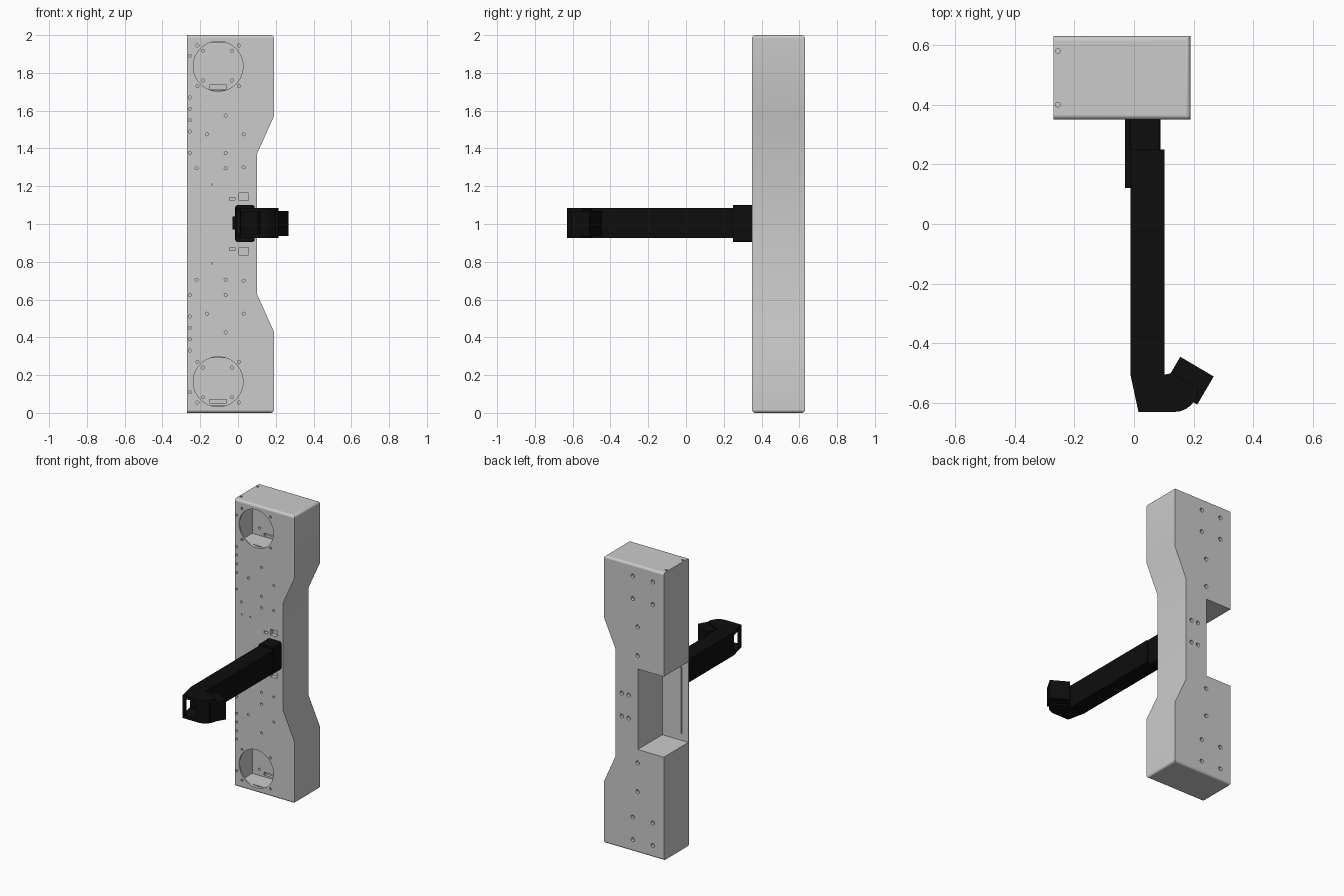
import bpy, bmesh, math
from mathutils import Matrix, Vector

if "Cube" in bpy.data.objects:
    bpy.data.objects.remove(bpy.data.objects["Cube"])

black = bpy.data.materials.new("black")
black.diffuse_color = (0.004, 0.004, 0.004, 1)
black.use_nodes = True
black.node_tree.nodes["Principled BSDF"].inputs["Base Color"].default_value = black.diffuse_color


def make(name, bm, mat=None):
    bmesh.ops.recalc_face_normals(bm, faces=bm.faces[:])
    me = bpy.data.meshes.new(name)
    bm.to_mesh(me)
    bm.free()
    ob = bpy.data.objects.new(name, me)
    bpy.context.collection.objects.link(ob)
    if mat:
        me.materials.append(mat)
    return ob


def add_box(bm, x, y, z):
    size = Matrix.Diagonal((x[1] - x[0], y[1] - y[0], z[1] - z[0], 1))
    mid = Matrix.Translation((sum(x) / 2, sum(y) / 2, sum(z) / 2))
    bmesh.ops.create_cube(bm, size=1, matrix=mid @ size)


def add_cyl(bm, loc, r, length, axis='Y', segs=14):
    rot = Matrix.Rotation(math.pi / 2, 4, 'X') if axis == 'Y' else Matrix()
    bmesh.ops.create_cone(bm, cap_ends=True, segments=segs, radius1=r, radius2=r,
                          depth=length, matrix=Matrix.Translation(loc) @ rot)


def add_prism(bm, pts, shift):
    f = bm.faces.new([bm.verts.new(p) for p in pts])
    new = bmesh.ops.extrude_face_region(bm, geom=[f])["geom"]
    bmesh.ops.translate(bm, vec=shift, verts=[v for v in new if isinstance(v, bmesh.types.BMVert)])


def cut(ob, bm, name):
    cutter = make(name, bm)
    cutter.hide_render = True
    m = ob.modifiers.new(name, 'BOOLEAN')
    m.operation, m.solver, m.object = 'DIFFERENCE', 'EXACT', cutter
    bpy.ops.object.select_all(action='DESELECT')
    bpy.context.view_layer.objects.active = ob
    ob.select_set(True)
    bpy.ops.object.modifier_apply(modifier=m.name)
    bpy.data.objects.remove(cutter)


def smooth(ob):
    bpy.ops.object.select_all(action='DESELECT')
    bpy.context.view_layer.objects.active = ob
    ob.select_set(True)
    bpy.ops.object.shade_smooth_by_angle(angle=math.radians(30))
    ob.modifiers.new("normals", 'WEIGHTED_NORMAL').keep_sharp = True


# Tall housing with a waist on its right side and rounded ends
half = [(0.19, 0), (0.19, 0.43), (0.10, 0.63)]
outline = [(-0.27, 0)] + half + [(x, 2 - z) for x, z in reversed(half)] + [(-0.27, 2)]
bm = bmesh.new()
add_prism(bm, [(x, 0.35, z) for x, z in outline], (0, 0.28, 0))
rim = [e for e in bm.edges
       if all(v.co.z in (0, 2) for v in e.verts) and any(v.co.x > 0 for v in e.verts)]
bmesh.ops.bevel(bm, geom=rim, offset=0.017, segments=5, profile=0.5, affect='EDGES')
housing = make("housing", bm)

# Notch at the back left, and the box spaces behind the round openings
bm = bmesh.new()
add_box(bm, (-0.5, -0.07), (0.36, 0.8), (0.72, 1.28))
for z in (0.165, 1.835):
    add_box(bm, (-0.24, 0.03), (0.36, 0.50), (z - 0.125, z + 0.125))
cut(housing, bm, "spaces_cutter")

# Round openings
bm = bmesh.new()
for z in (0.165, 1.835):
    add_cyl(bm, (-0.105, 0.34, z), 0.132, 0.06, segs=48)
cut(housing, bm, "opening_cutter")

# Screw holes: upper half listed, mirrored about mid height
front = [(-0.255, z) for z in (1.89, 1.67, 1.61, 1.55, 1.49, 1.375)]
front += [(-0.215, 1.945), (0.005, 1.945), (-0.215, 1.73), (0.005, 1.73),
          (-0.165, 1.475), (0.03, 1.475), (-0.065, 1.575), (-0.065, 1.375),
          (-0.065, 1.295), (0.03, 1.3), (-0.22, 1.295), (-0.21, 1.21), (-0.145, 1.21)]
inner = [(-0.185, 1.917), (-0.032, 1.917), (-0.185, 1.76), (-0.032, 1.76)]
back = inner + [(-0.068, 1.573), (-0.068, 1.373), (0.053, 1.08), (0.0, 1.08)]
bm = bmesh.new()
for mirror in (False, True):
    for spots, y, r in ((front, 0.35, 0.008), (inner, 0.50, 0.008), (back, 0.63, 0.014)):
        for x, z in spots:
            add_cyl(bm, (x, y, 2 - z if mirror else z), r, 0.04)
    mid = 0.855 if mirror else 1.145
    add_box(bm, (0.005, 0.055), (0.3, 0.38), (mid - 0.02, mid + 0.02))
    mid = 0.868 if mirror else 1.134
    add_box(bm, (-0.045, -0.015), (0.3, 0.38), (mid - 0.007, mid + 0.007))
for y in (0.40, 0.58):
    add_cyl(bm, (-0.255, y, 2), 0.008, 0.04, 'Z')
for z in (0.062, 1.725):
    add_box(bm, (-0.15, -0.06), (0.47, 0.52), (z - 0.01, z + 0.01))
cut(housing, bm, "hole_cutter")
smooth(housing)

# Thin plate inside the notch
bm = bmesh.new()
add_box(bm, (-0.22, -0.14), (0.355, 0.367), (0.77, 1.23))
make("backing_plate", bm)

# Arm mount with its side strip
bm = bmesh.new()
add_box(bm, (-0.015, 0.088), (0.248, 0.352), (0.905, 1.10))
bmesh.ops.bevel(bm, geom=[e for e in bm.edges if abs((e.verts[0].co - e.verts[1].co).y) > 0.05],
                offset=0.012, segments=3, profile=0.5, affect='EDGES')
mount = make("arm_mount", bm, black)
smooth(mount)
bm = bmesh.new()
add_box(bm, (-0.03, 0.0), (0.12, 0.352), (0.97, 1.04))
make("mount_strip", bm, black)

# Long beam
bm = bmesh.new()
add_box(bm, (-0.012, 0.102), (-0.505, 0.25), (0.925, 1.085))
make("arm_beam", bm, black)

# Hooked head at the end of the arm, with an open corner
arc = [(0.135 + 0.08 * math.sin(a), -0.55 - 0.08 * math.cos(a))
       for a in (math.radians(d) for d in range(0, 91, 15))]
plan = [(0.102, -0.505), (-0.012, -0.505), (0.015, -0.63)] + arc + [(0.18, -0.53), (0.125, -0.50)]
bm = bmesh.new()
add_prism(bm, [(x, y, 0.925) for x, y in plan], (0, 0, 0.16))
head = make("arm_head", bm, black)
bm = bmesh.new()
window = [(-0.06, -0.515), (0.11, -0.515), (0.12, -0.68), (0.03, -0.68),
          (0.03, -0.61), (-0.06, -0.61)]
add_prism(bm, [(x, y, 0.947) for x, y in window], (0, 0, 0.116))
cut(head, bm, "window_cutter")
smooth(head)

# Tilted sensor box held by the head
bm = bmesh.new()
quad = [(0.155, -0.445), (0.267, -0.511), (0.212, -0.605), (0.10, -0.539)]
add_prism(bm, [(x, y, 0.937) for x, y in quad], (0, 0, 0.132))
make("sensor_box", bm, black)
